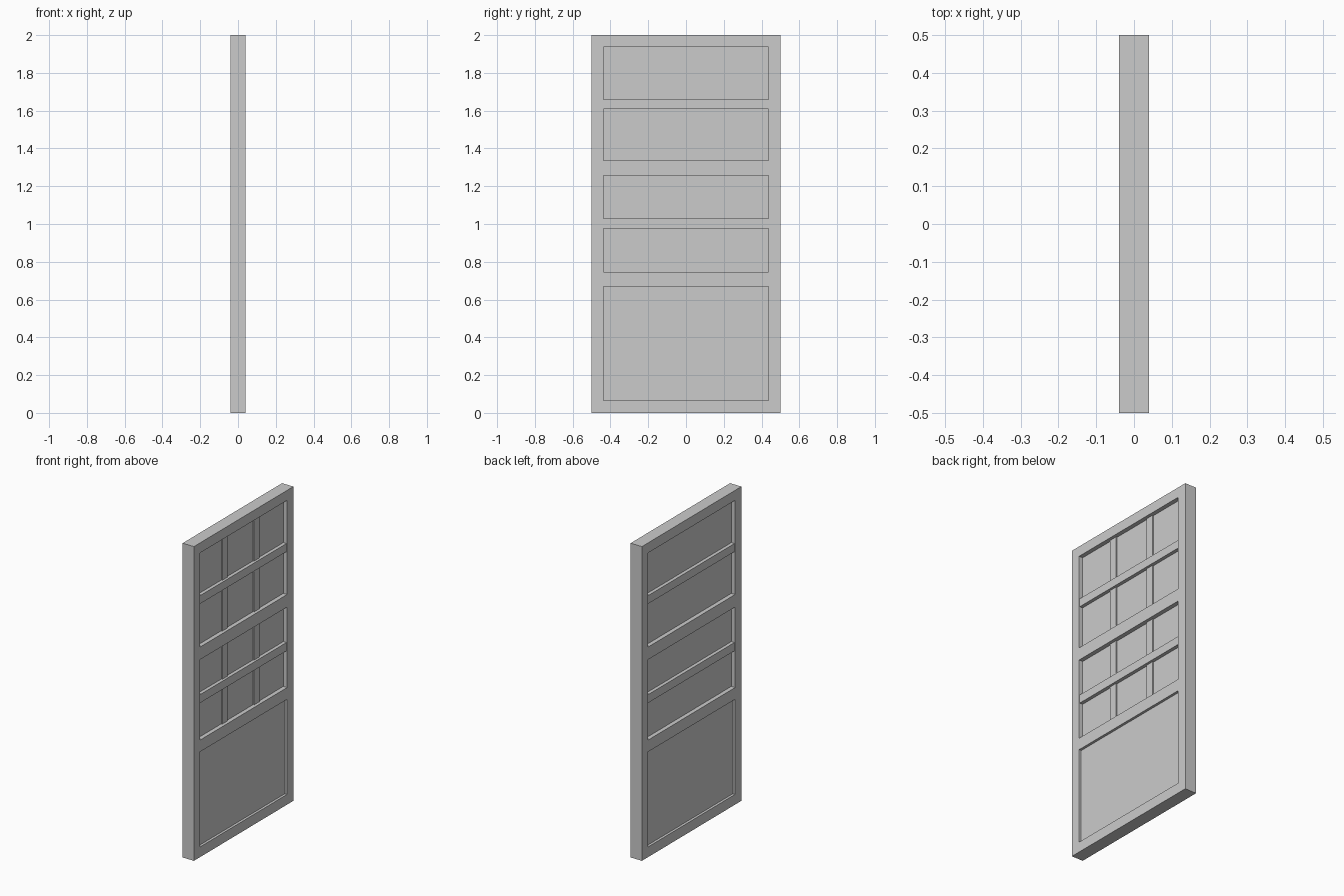
import bpy
import bmesh

if "Cube" in bpy.data.objects:
    bpy.data.objects.remove(bpy.data.objects["Cube"])

HALF_T = 0.04      # half of door thickness
OPEN_Y = 0.437     # half width of the openings
TUCK = 0.01        # how far inner parts sit inside the frame


def box(name, x, y, z):
    """Axis-aligned box from (min, max) ranges."""
    bm = bmesh.new()
    bmesh.ops.create_cube(bm, size=1)
    for v in bm.verts:
        for i, (lo, hi) in enumerate((x, y, z)):
            v.co[i] = hi if v.co[i] > 0 else lo
    mesh = bpy.data.meshes.new(name)
    bm.to_mesh(mesh)
    bm.free()
    ob = bpy.data.objects.new(name, mesh)
    bpy.context.collection.objects.link(ob)
    return ob


# name, opening bottom, opening top, half thickness of panel, cross bar range
openings = [
    ("lower", 0.065, 0.67, 0.024, None),
    ("middle", 0.745, 1.257, 0.013, (0.977, 1.03)),
    ("upper", 1.337, 1.936, 0.013, (1.608, 1.66)),
]

# Frame: one slab with three openings
frame = box("door_frame", (-HALF_T, HALF_T), (-0.5, 0.5), (0, 2))
for name, z0, z1, panel_t, bar in openings:
    cutter = box(name + "_opening_cutter", (-0.1, 0.1), (-OPEN_Y, OPEN_Y), (z0, z1))
    cutter.hide_render = True
    cutter.hide_viewport = True
    cutter.display_type = 'WIRE'
    mod = frame.modifiers.new(name + "_opening", 'BOOLEAN')
    mod.operation = 'DIFFERENCE'
    mod.solver = 'EXACT'
    mod.object = cutter

bpy.context.view_layer.objects.active = frame
for mod in list(frame.modifiers):
    cutter = mod.object
    bpy.ops.object.modifier_apply(modifier=mod.name)
    bpy.data.objects.remove(cutter)

# Recessed panels, cross bars and upright glazing bars
for name, z0, z1, panel_t, bar in openings:
    y = (-OPEN_Y - TUCK, OPEN_Y + TUCK)
    z = (z0 - TUCK, z1 + TUCK)
    box(name + "_panel", (-panel_t, panel_t), y, z)
    if bar:
        box(name + "_cross_bar", (-0.035, 0.035), y, bar)
        for side, yc in (("left", -0.16), ("right", 0.16)):
            # uprights show on the +x face only
            box(f"{name}_upright_{side}", (0, 0.02), (yc - 0.026, yc + 0.026), z)
